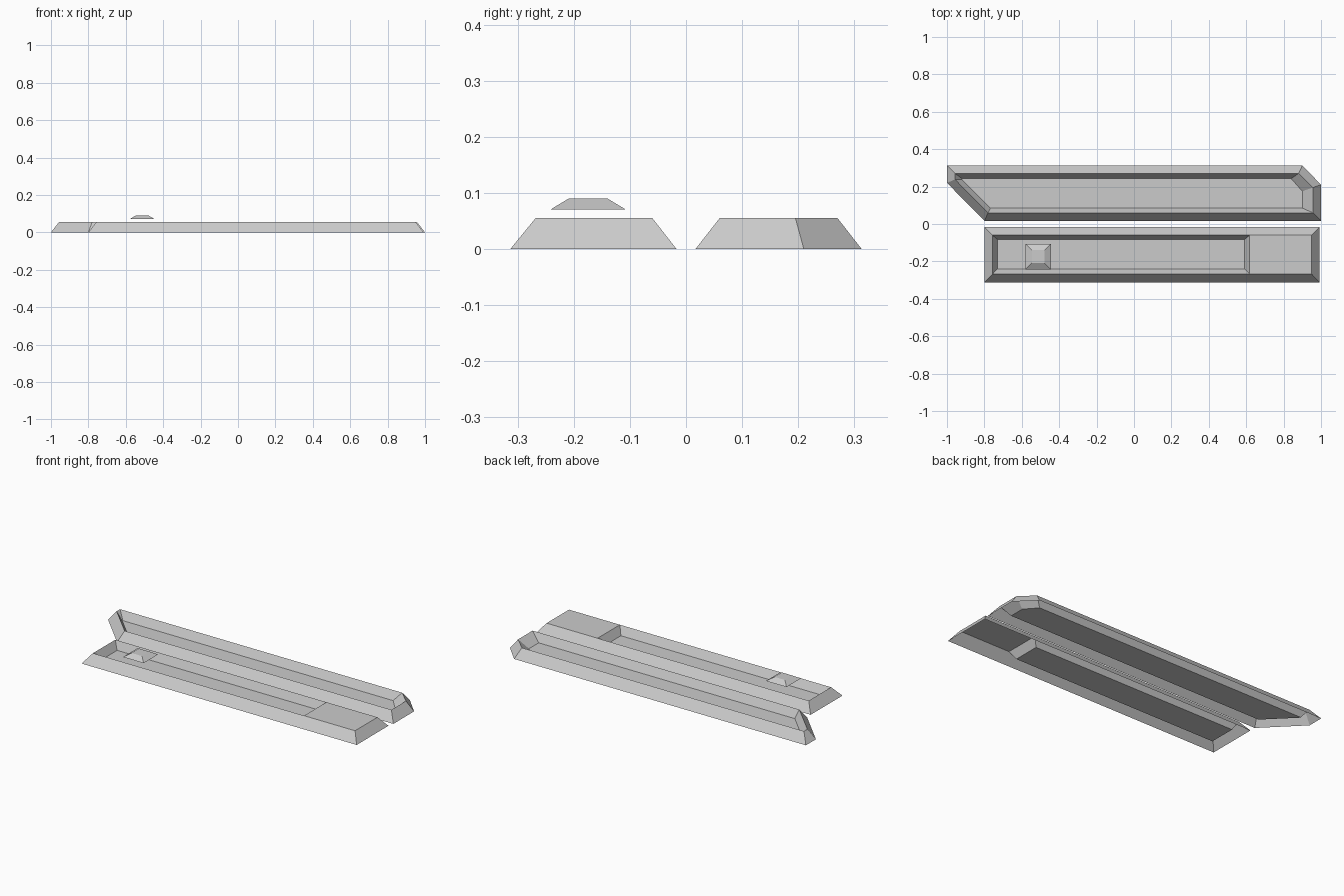
import bpy, bmesh

if "Cube" in bpy.data.objects:
    bpy.data.objects.remove(bpy.data.objects["Cube"])

TOP, FLOOR = 0.055, 0.008


def rect(x0, x1, y0, y1):
    return [(x0, y0), (x1, y0), (x1, y1), (x0, y1)]


def build(name, bands, caps):
    """bands: pairs of (outline, z) joined by quads; caps: (outline, z) filled flat."""
    bm = bmesh.new()
    for (lo, z0), (hi, z1) in bands:
        a = [bm.verts.new((x, y, z0)) for x, y in lo]
        b = [bm.verts.new((x, y, z1)) for x, y in hi]
        for i in range(len(a)):
            j = (i + 1) % len(a)
            bm.faces.new((a[i], a[j], b[j], b[i]))
    for outline, z in caps:
        bm.faces.new([bm.verts.new((x, y, z)) for x, y in outline])
    bmesh.ops.remove_doubles(bm, verts=bm.verts, dist=1e-4)
    mesh = bpy.data.meshes.new(name)
    bm.to_mesh(mesh)
    bm.free()
    obj = bpy.data.objects.new(name, mesh)
    bpy.context.collection.objects.link(obj)
    return obj


# rear tray: angled left end and chamfered right corner, recessed floor
outer = [(-0.80, 0.017), (1.0, 0.017), (1.0, 0.21), (0.90, 0.313), (-1.0, 0.313), (-1.0, 0.22)]
ridge = [(-0.78, 0.06), (0.957, 0.06), (0.957, 0.195), (0.88, 0.27), (-0.957, 0.27), (-0.957, 0.238)]
floor = [(-0.768, 0.085), (0.90, 0.085), (0.90, 0.175), (0.84, 0.243), (-0.92, 0.243), (-0.92, 0.238)]
build("rear_tray",
      [((outer, 0), (ridge, TOP)), ((ridge, TOP), (floor, FLOOR))],
      [(floor, FLOOR)])

# front tray: rectangular, recess on the left and raised plateau on the right
outer = rect(-0.80, 0.992, -0.313, -0.017)
ridge = rect(-0.757, 0.95, -0.268, -0.06)
recess = rect(-0.757, 0.618, -0.268, -0.06)
floor = rect(-0.73, 0.592, -0.24, -0.082)
build("front_tray",
      [((outer, 0), (ridge, TOP)), ((recess, TOP), (floor, FLOOR))],
      [(floor, FLOOR), (rect(0.618, 0.95, -0.268, -0.06), TOP)])

# slider button hovering above the front tray
base = rect(-0.58, -0.445, -0.242, -0.107)
cap = rect(-0.546, -0.479, -0.209, -0.14)
build("slider_button", [((base, 0.07), (cap, 0.09))], [(cap, 0.09)])
